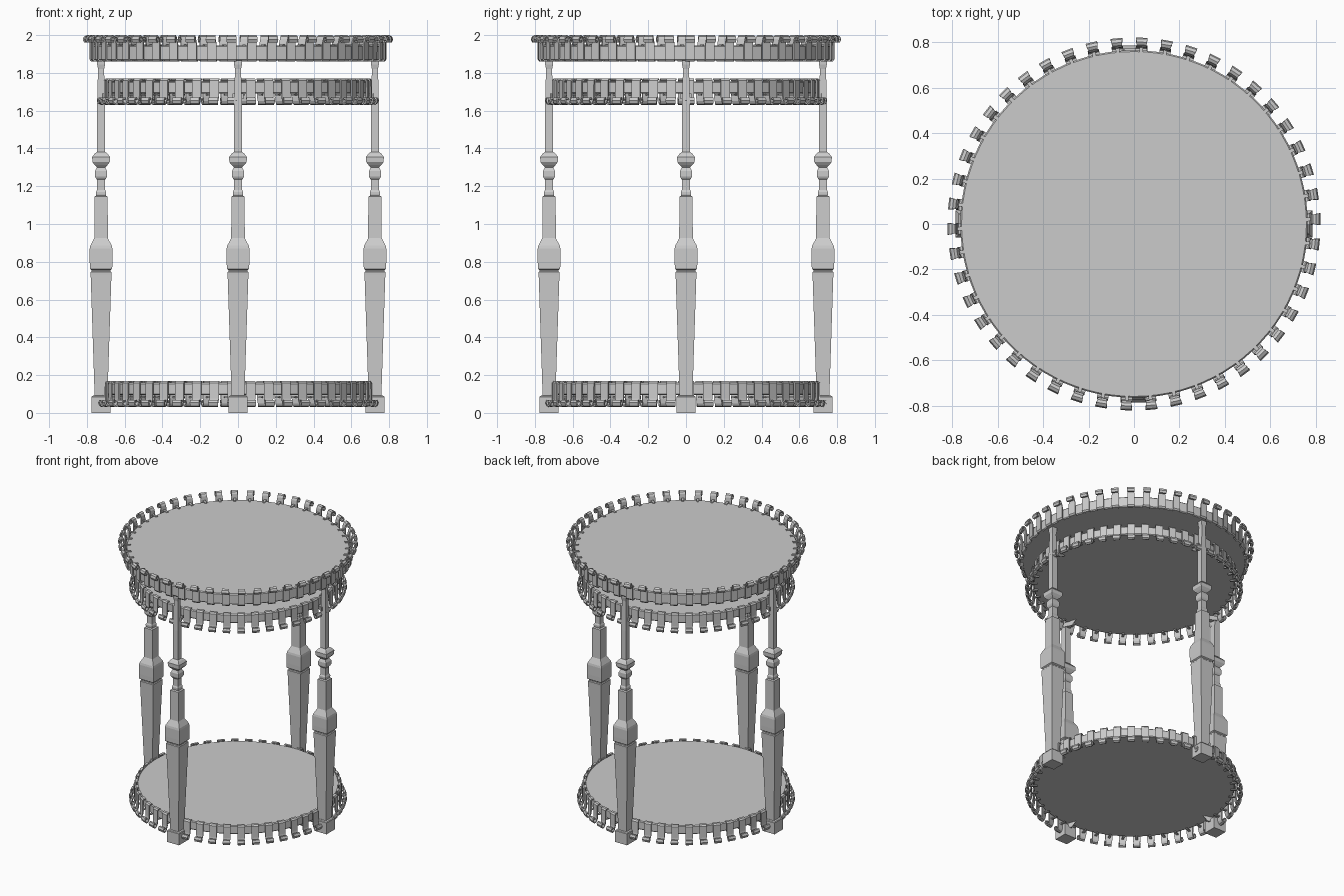
import bpy, bmesh, math
from mathutils import Matrix, Vector

if "Cube" in bpy.data.objects:
    bpy.data.objects.remove(bpy.data.objects["Cube"])

N = 46                      # clips round each shelf
PHASE = math.radians(1.5)
LEG_R = 0.725


def finish(bm, name):
    bmesh.ops.recalc_face_normals(bm, faces=bm.faces)
    me = bpy.data.meshes.new(name)
    bm.to_mesh(me)
    bm.free()
    ob = bpy.data.objects.new(name, me)
    bpy.context.collection.objects.link(ob)
    return ob


def loft(bm, rings):
    rows = [[bm.verts.new(p) for p in ring] for ring in rings]
    n = len(rows[0])
    for a, b in zip(rows, rows[1:]):
        for i in range(n):
            j = (i + 1) % n
            bm.faces.new((a[i], a[j], b[j], b[i]))
    bm.faces.new(rows[0][::-1])
    bm.faces.new(rows[-1])


def shelf(name, r, z0, z1):
    # round slab with a fine bevelled rim
    bm = bmesh.new()
    prof = [(r - .006, z0), (r, z0 + .006), (r, z1 - .006), (r - .006, z1)]
    seg = 2 * N
    loft(bm, [[(q * math.cos(2 * math.pi * i / seg), q * math.sin(2 * math.pi * i / seg), z)
               for i in range(seg)] for q, z in prof])
    finish(bm, name)


# clip path: (distance from rim, height, half width)
CLIP = [(-.006, .004, .025), (.010, .004, .025), (.016, .012, .025), (.016, .095, .025),
        (.019, .118, .021), (.026, .131, .021), (.036, .136, .023), (.047, .130, .025),
        (.052, .116, .026), (.047, .104, .025), (.038, .104, .024), (.034, .112, .023)]
TAB = [(-.030, .087, .008), (.014, .087, .008)]


def clips(name, r, z, sign):
    bm = bmesh.new()
    for k in range(N):
        rot = Matrix.Rotation(PHASE + 2 * math.pi * k / N, 4, 'Z')
        for path in (CLIP, TAB):
            rows = [[bm.verts.new(rot @ Vector((r + d, s * w, z + sign * u))) for s in (-1, 1)]
                    for d, u, w in path]
            for a, b in zip(rows, rows[1:]):
                bm.faces.new((a[0], a[1], b[1], b[0]))
    ob = finish(bm, name)
    mod = ob.modifiers.new("thickness", 'SOLIDIFY')
    mod.thickness = .008
    mod.offset = 0


# three shelves: the top clips curl upward, the lower ones downward
shelf("top_shelf", .765, 1.865, 1.945)
clips("top_clips", .765, 1.86, 1)
shelf("middle_shelf", .69, 1.69, 1.755)
clips("middle_clips", .69, 1.77, -1)
shelf("bottom_shelf", .69, .095, .16)
clips("bottom_clips", .69, .17, -1)

# square turned leg: (half width, height)
LEG = [(.05, 0), (.05, .085), (.046, .09), (.034, .092), (.055, .73), (.056, .745),
       (.051, .75), (.051, .757), (.059, .763), (.060, .80), (.060, .87), (.057, .885),
       (.036, .925), (.035, 1.145), (.025, 1.15), (.027, 1.16), (.027, 1.17), (.022, 1.18),
       (.022, 1.235), (.028, 1.243), (.032, 1.252), (.032, 1.28), (.028, 1.288), (.022, 1.30),
       (.034, 1.312), (.046, 1.328), (.047, 1.355), (.034, 1.372), (.022, 1.382),
       (.022, 1.60), (.016, 1.82), (.021, 1.845), (.021, 1.87)]

for k, side in enumerate(("right", "back", "left", "front")):
    rot = Matrix.Rotation(k * math.pi / 2, 4, 'Z')
    bm = bmesh.new()
    loft(bm, [[(LEG_R + sx * w, sy * w, z) for sx, sy in ((-1, -1), (1, -1), (1, 1), (-1, 1))]
              for w, z in LEG])
    finish(bm, side + "_leg").matrix_world = rot
    # pointed brackets under the two lower shelves
    for label, z, w in (("bottom", .097, .035), ("middle", 1.692, .03)):
        bm = bmesh.new()
        loft(bm, [[(.72, -w, z - d), (.72, w, z - d), (tip, 0, z - d)]
                  for d, tip in ((.03, .66), (0, .61))])
        finish(bm, f"{side}_{label}_bracket").matrix_world = rot
